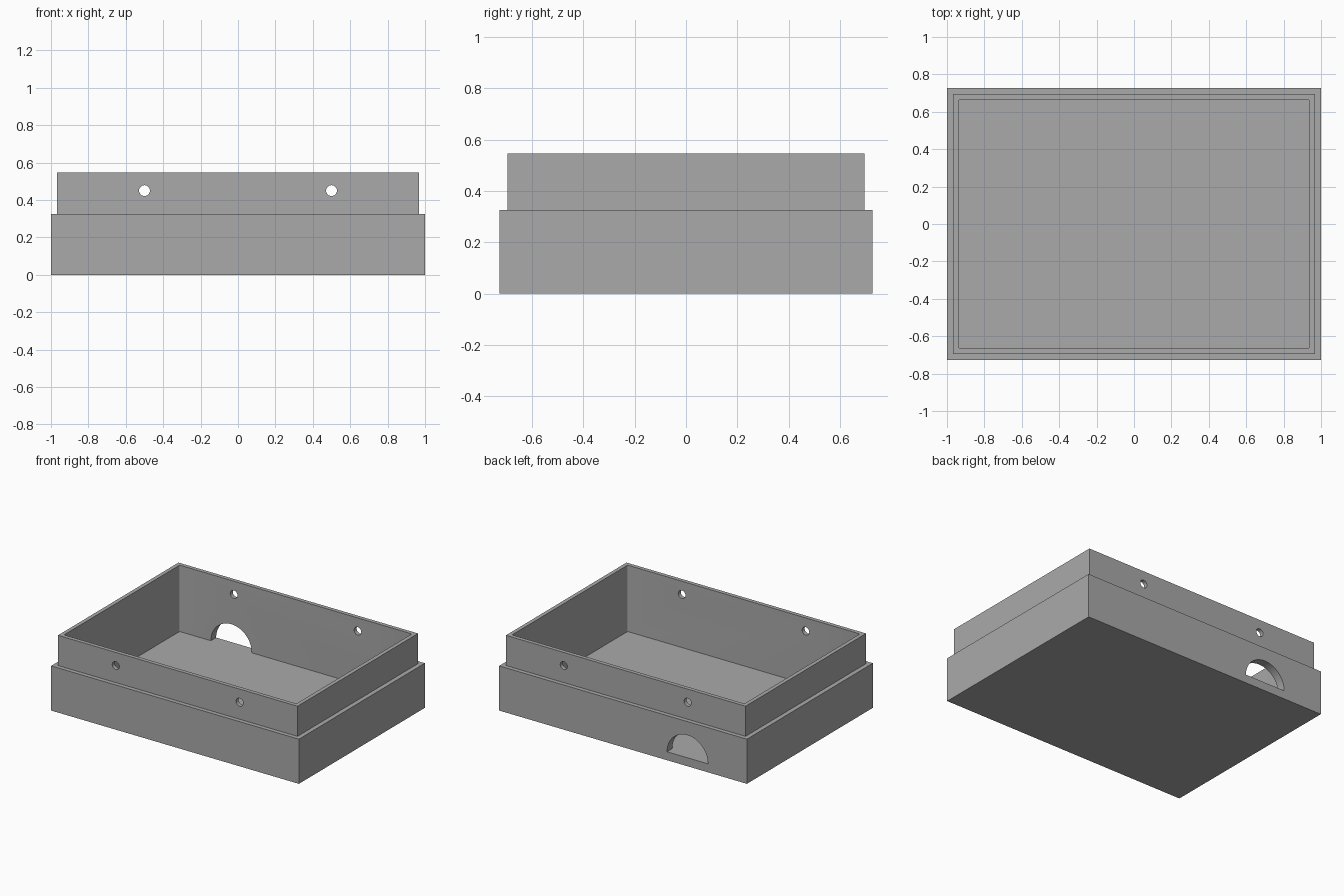
import bpy, bmesh, math
from mathutils import Matrix

if "Cube" in bpy.data.objects:
    bpy.data.objects.remove(bpy.data.objects["Cube"])

grey = bpy.data.materials.new("grey plastic")
grey.diffuse_color = (0.4, 0.4, 0.4, 1)
grey.use_nodes = True
grey.node_tree.nodes["Principled BSDF"].inputs["Base Color"].default_value = grey.diffuse_color

FLOOR, STEP, TOP = 0.062, 0.326, 0.546


def make_object(name, bm):
    bmesh.ops.recalc_face_normals(bm, faces=bm.faces)
    mesh = bpy.data.meshes.new(name)
    bm.to_mesh(mesh)
    bm.free()
    mesh.materials.append(grey)
    ob = bpy.data.objects.new(name, mesh)
    bpy.context.collection.objects.link(ob)
    return ob


# Stepped tray: rectangular rings (half x, half y, z) up the outside and down the inside
rings = [(1, 0.726, 0), (1, 0.726, STEP), (0.967, 0.695, STEP),
         (0.967, 0.695, TOP), (0.938, 0.666, TOP), (0.938, 0.666, FLOOR)]
bm = bmesh.new()
loops = [[bm.verts.new((sx * x, sy * y, z)) for sx, sy in ((-1, -1), (1, -1), (1, 1), (-1, 1))]
         for x, y, z in rings]
for low, high in zip(loops, loops[1:]):
    for i in range(4):
        j = (i + 1) % 4
        bm.faces.new((low[i], low[j], high[j], high[i]))
bm.faces.new(loops[0][::-1])
bm.faces.new(loops[-1])
# Slightly rounded inner corners
inner = [bm.edges.get((a, b)) for a, b in zip(loops[-2], loops[-1])]
bmesh.ops.bevel(bm, geom=inner, offset=0.01, segments=3, profile=0.5, affect='EDGES')
tray = make_object("stepped_tray", bm)


def cut(cutter):
    mod = tray.modifiers.new("cut", 'BOOLEAN')
    mod.operation = 'DIFFERENCE'
    mod.solver = 'EXACT'
    mod.object = cutter
    bpy.context.view_layer.objects.active = tray
    bpy.ops.object.modifier_apply(modifier=mod.name)
    bpy.data.objects.remove(cutter)


# Screw holes through the front and back of the rim
for x in (-0.5, 0.5):
    bm = bmesh.new()
    bmesh.ops.create_cone(bm, cap_ends=True, segments=24, radius1=0.029, radius2=0.029, depth=2,
                          matrix=Matrix.Translation((x, 0, 0.45)) @ Matrix.Rotation(math.pi / 2, 4, 'X'))
    cut(make_object("screw_hole_cutter", bm))

# Half-round cable opening in the back wall, level with the floor
bm = bmesh.new()
arc = [bm.verts.new((-0.52 + 0.165 * math.cos(math.pi * i / 24), 0.6,
                     FLOOR + 0.165 * math.sin(math.pi * i / 24))) for i in range(25)]
face = bm.faces.new(arc)
extruded = bmesh.ops.extrude_face_region(bm, geom=[face])
bmesh.ops.translate(bm, vec=(0, 0.3, 0),
                    verts=[v for v in extruded["geom"] if isinstance(v, bmesh.types.BMVert)])
cut(make_object("cable_opening_cutter", bm))

tray.select_set(True)
bpy.context.view_layer.objects.active = tray
bpy.ops.object.shade_smooth_by_angle(angle=math.radians(30))
